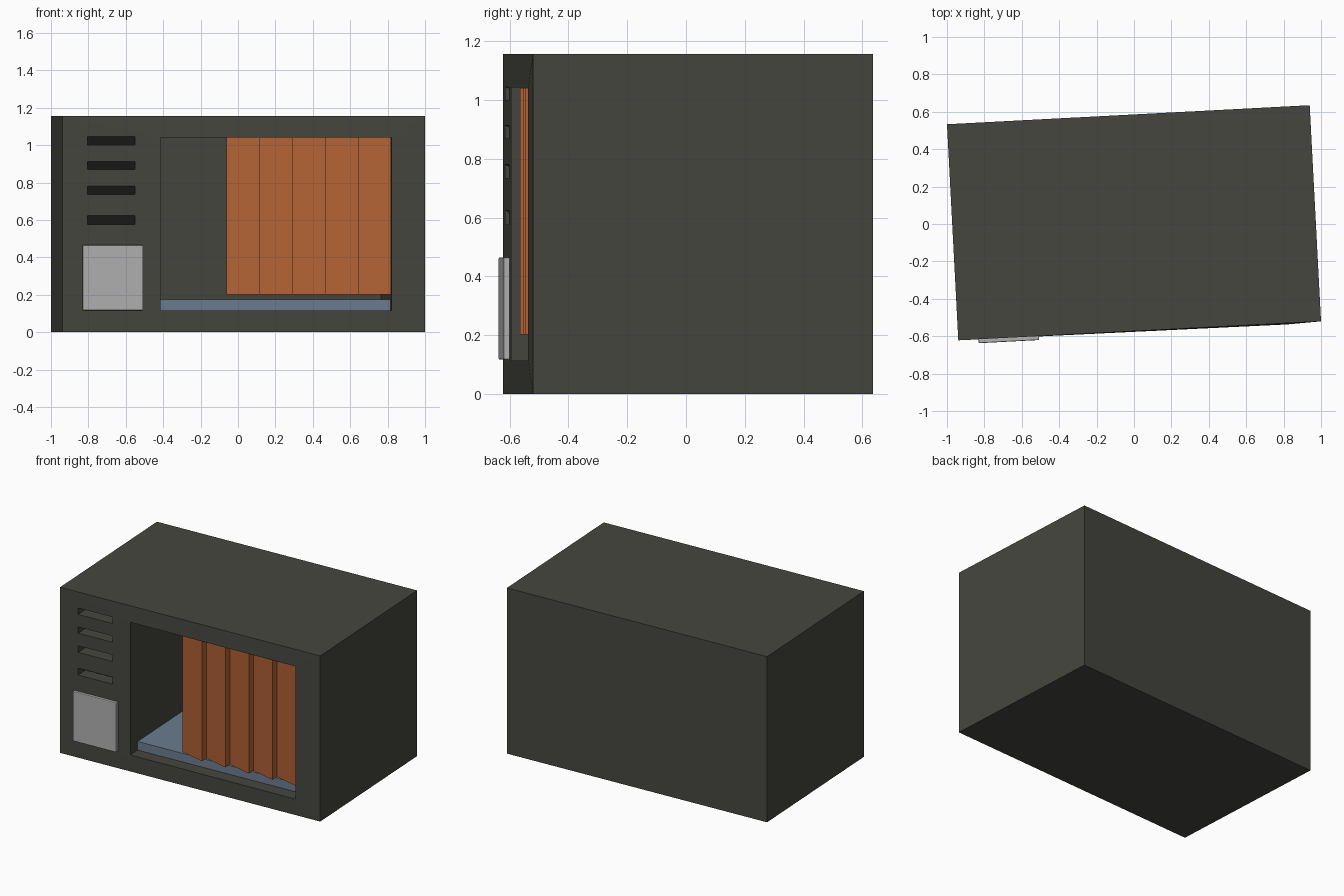
import bpy, bmesh, math

if "Cube" in bpy.data.objects:
    bpy.data.objects.remove(bpy.data.objects["Cube"])

L, D, H = 1.942, 1.157, 1.157      # pod length, depth, height
FRONT = -D / 2
U0, U1, Z0, Z1 = -0.446, 0.791, 0.115, 1.042   # opening
TURN, SHIFT = math.radians(3), 0.0065          # whole pod is turned slightly


def material(name, rgb):
    m = bpy.data.materials.new(name)
    m.diffuse_color = (*rgb, 1)
    m.use_nodes = True
    m.node_tree.nodes["Principled BSDF"].inputs["Base Color"].default_value = m.diffuse_color
    return m


shell_grey = material("dark_shell_grey", (0.061, 0.061, 0.050))
orange = material("curtain_orange", (0.445, 0.125, 0.036))
blue = material("mattress_blue", (0.147, 0.205, 0.275))
silver = material("light_grey", (0.434, 0.434, 0.434))


def make(name, verts, faces, mat, fix=True):
    me = bpy.data.meshes.new(name)
    me.from_pydata(verts, [], faces)
    if fix:
        bm = bmesh.new()
        bm.from_mesh(me)
        bmesh.ops.recalc_face_normals(bm, faces=bm.faces)
        bm.to_mesh(me)
        bm.free()
    me.materials.append(mat)
    ob = bpy.data.objects.new(name, me)
    bpy.context.collection.objects.link(ob)
    ob.rotation_euler.z = TURN
    ob.location.y = SHIFT
    return ob


def ring(u0, u1, z0, z1, v):
    return [(u0, v, z0), (u1, v, z0), (u1, v, z1), (u0, v, z1)]


def bridge(a, b):
    return [(a + i, a + (i + 1) % 4, b + (i + 1) % 4, b + i) for i in range(4)]


def box(name, u0, u1, v0, v1, z0, z1, mat):
    verts = ring(u0, u1, z0, z1, v0) + ring(u0, u1, z0, z1, v1)
    return make(name, verts, [(0, 1, 2, 3), (7, 6, 5, 4)] + bridge(0, 4), mat)


# Hollow shell: back, outer sides, front frame, opening walls, inner back
lip = ring(U0, U1, Z0, Z1, FRONT)
lip = [(u, v - (0.007 if u > 0 else 0), z) for u, v, z in lip]
verts = (ring(-L/2, L/2, 0, H, D/2) + ring(-L/2, L/2, 0, H, FRONT)
         + lip + ring(U0, U1, Z0, Z1, FRONT + 1.05))
faces = [(0, 1, 2, 3), (12, 13, 14, 15)] + bridge(0, 4) + bridge(4, 8) + bridge(8, 12)
shell = make("pod_shell", verts, faces, shell_grey)

# Wedge-shaped vent slots cut into the front
for i, (z0, z1) in enumerate([(0.577, 0.625), (0.735, 0.781), (0.869, 0.913), (1.0, 1.045)]):
    prof = [(FRONT - 0.02, z0), (FRONT + 0.085, z0), (FRONT, z1), (FRONT - 0.02, z1)]
    wv = [(u, v, z) for u in (-0.836, -0.581) for v, z in prof]
    cutter = make(f"vent_cutter_{i}", wv, [(0, 1, 2, 3), (7, 6, 5, 4)] + bridge(0, 4), shell_grey)
    cutter.hide_render = True
    cutter.display_type = 'WIRE'
    mod = shell.modifiers.new(f"vent_{i}", 'BOOLEAN')
    mod.object, mod.operation, mod.solver = cutter, 'DIFFERENCE', 'EXACT'
    bpy.context.view_layer.objects.active = shell
    bpy.ops.object.modifier_apply(modifier=mod.name)
    bpy.data.objects.remove(cutter)

# Mattress on the floor of the pod
box("mattress", U0 + 0.001, U1 - 0.001, FRONT + 0.085, FRONT + 1.049, Z0 + 0.001, 0.176, blue)

# Control panel plate with softened edges
panel = box("control_panel", -0.863, -0.539, FRONT - 0.021, FRONT + 0.002, 0.117, 0.465, silver)
bev = panel.modifiers.new("soft_edges", 'BEVEL')
bev.width, bev.segments = 0.005, 2

# Pleated curtain: saw-tooth folds, each leaning forward and stepping back
N, C0, C1 = 5, -0.09, U1 - 0.001
step = (C1 - C0) / N
path = []
for i in range(N):
    path += [(C0 + i * step, FRONT + 0.055), (C0 + (i + 1) * step, FRONT + 0.003)]
cv = [(u, v, z) for u, v in path for z in (0.202, Z1 - 0.001)]
cf = [(2*i, 2*i + 2, 2*i + 3, 2*i + 1) for i in range(len(path) - 1)]
make("curtain", cv, cf, orange, fix=False)
